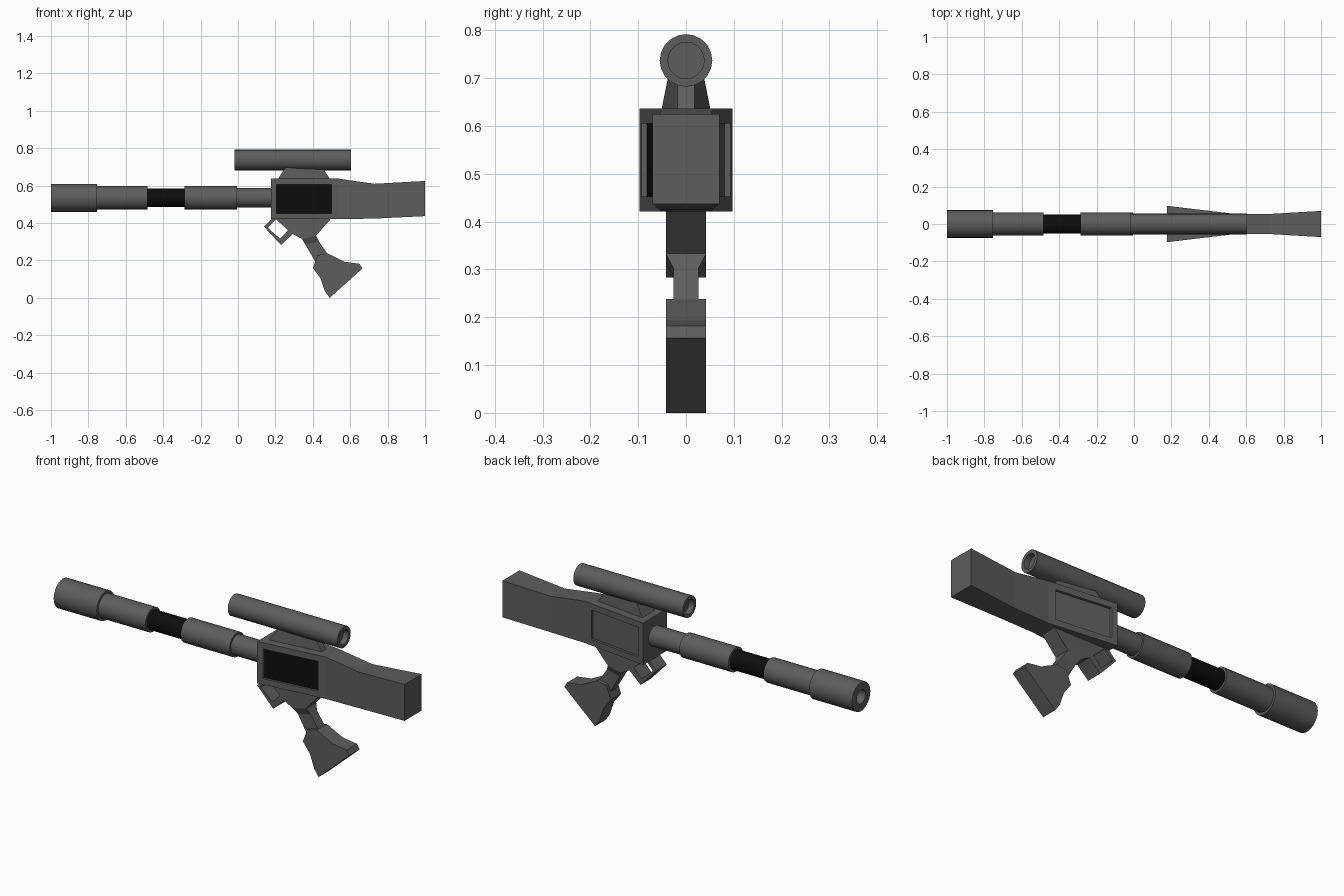
import bpy, bmesh
from math import sin, cos, tau

if "Cube" in bpy.data.objects:
    bpy.data.objects.remove(bpy.data.objects["Cube"])


def loft(name, rings, mat=None, smooth=False):
    """Skin a series of equal-length point rings and cap both ends."""
    bm = bmesh.new()
    vs = [[bm.verts.new(p) for p in ring] for ring in rings]
    n = len(rings[0])
    for a, b in zip(vs, vs[1:]):
        for i in range(n):
            j = (i + 1) % n
            bm.faces.new((a[i], a[j], b[j], b[i]))
    bm.faces.new(vs[0][::-1])
    bm.faces.new(vs[-1])
    bmesh.ops.recalc_face_normals(bm, faces=bm.faces)
    me = bpy.data.meshes.new(name)
    bm.to_mesh(me)
    bm.free()
    ob = bpy.data.objects.new(name, me)
    bpy.context.collection.objects.link(ob)
    if mat:
        me.materials.append(mat)
    if smooth:
        bpy.ops.object.select_all(action='DESELECT')
        bpy.context.view_layer.objects.active = ob
        ob.select_set(True)
        bpy.ops.object.shade_smooth_by_angle()
    return ob


def lathe(name, z, profile, mat=None, sides=20):
    """Revolve (x, radius) pairs around a lengthwise axis at height z."""
    return loft(name, [[(x, r * cos(tau * i / sides), z + r * sin(tau * i / sides))
                        for i in range(sides)] for x, r in profile], mat, True)


def plate(name, outline, half):
    """Extrude an (x, z) outline symmetrically across y."""
    return loft(name, [[(x, y, z) for x, z in outline] for y in (-half, half)])


def box_ring(x, z0, z1, y0, y1):
    return [(x, y0, z0), (x, y1, z0), (x, y1, z1), (x, y0, z1)]


def material(name, v):
    m = bpy.data.materials.new(name)
    m.diffuse_color = (v, v, v, 1)
    m.use_nodes = True
    m.node_tree.nodes["Principled BSDF"].inputs["Base Color"].default_value = m.diffuse_color
    return m


grey = material("gunmetal", 0.11)
black = material("black", 0.004)

# Barrel
BZ = 0.535
lathe("muzzle", BZ, [(-0.95, 0.036), (-1, 0.036), (-1, 0.075), (-0.755, 0.075)])
lathe("barrel_front_sleeve", BZ, [(-0.755, 0.062), (-0.485, 0.062)])
lathe("barrel_dark_band", BZ, [(-0.485, 0.05), (-0.285, 0.05)], black)
lathe("barrel_rear_sleeve", BZ, [(-0.285, 0.062), (-0.005, 0.062)])
lathe("barrel_base", BZ, [(-0.005, 0.052), (0.19, 0.052)])

# Receiver and stock in one tapering body
sections = [(0.177, 0.421, 0.637, 0.097), (0.54, 0.421, 0.637, 0.054),
            (0.73, 0.424, 0.61, 0.054), (1.0, 0.437, 0.625, 0.07)]
body = loft("receiver_and_stock", [box_ring(x, a, b, -w, w) for x, a, b, w in sections])


# Recessed side panels
def width(x):
    return 0.097 - (x - 0.177) * 0.043 / 0.363


def panel(name, side, inner, outer, mat=None):
    return loft(name, [box_ring(x, 0.452, 0.605, side * (width(x) + inner),
                                side * (width(x) + outer)) for x in (0.207, 0.499)], mat)


for side in (-1, 1):
    cutter = panel("panel_cutter", side, -0.013, 0.03)
    cutter.hide_render = True
    cutter.hide_viewport = True
    mod = body.modifiers.new("recess", 'BOOLEAN')
    mod.object = cutter
    mod.operation = 'DIFFERENCE'
    mod.solver = 'EXACT'
panel("side_panel", -1, -0.016, -0.012, black)

# Scope with hollow ends, on a wedge mount
lathe("scope", 0.737, [(0.01, 0.038), (-0.02, 0.038), (-0.02, 0.055),
                       (0.605, 0.055), (0.605, 0.038), (0.575, 0.038)])
loft("scope_mount", [
    [(0.21, -0.052, 0.63), (0.21, 0.052, 0.63), (0.495, 0.018, 0.63), (0.495, -0.018, 0.63)],
    [(0.255, -0.038, 0.7), (0.255, 0.038, 0.7), (0.45, 0.018, 0.7), (0.45, -0.018, 0.7)]])

# Trigger guard
plate("trigger_guard", [(0.139, 0.38), (0.23, 0.283), (0.294, 0.342), (0.27, 0.364),
                        (0.225, 0.316), (0.16, 0.374), (0.203, 0.422), (0.18, 0.422)], 0.042)

# Grip: shoulder, slim neck, flared foot
plate("grip_shoulder", [(0.2, 0.422), (0.497, 0.422), (0.417, 0.333),
                        (0.342, 0.315), (0.29, 0.343)], 0.042)
neck = [(0.342, 0.315, 0.417, 0.333, 0.042), (0.36, 0.285, 0.433, 0.302, 0.026),
        (0.417, 0.187, 0.478, 0.235, 0.026)]
loft("grip_neck", [[(xa, -w, za), (xa, w, za), (xb, w, zb), (xb, -w, zb)]
                   for xa, za, xb, zb, w in neck])
plate("grip_foot", [(0.478, 0.238), (0.57, 0.193), (0.65, 0.182), (0.665, 0.157),
                    (0.49, 0.0), (0.465, 0.035), (0.44, 0.107), (0.4, 0.16),
                    (0.425, 0.228)], 0.042)

# Shared dark finish for everything still unpainted
for ob in bpy.data.objects:
    if not ob.data.materials:
        ob.data.materials.append(grey)
